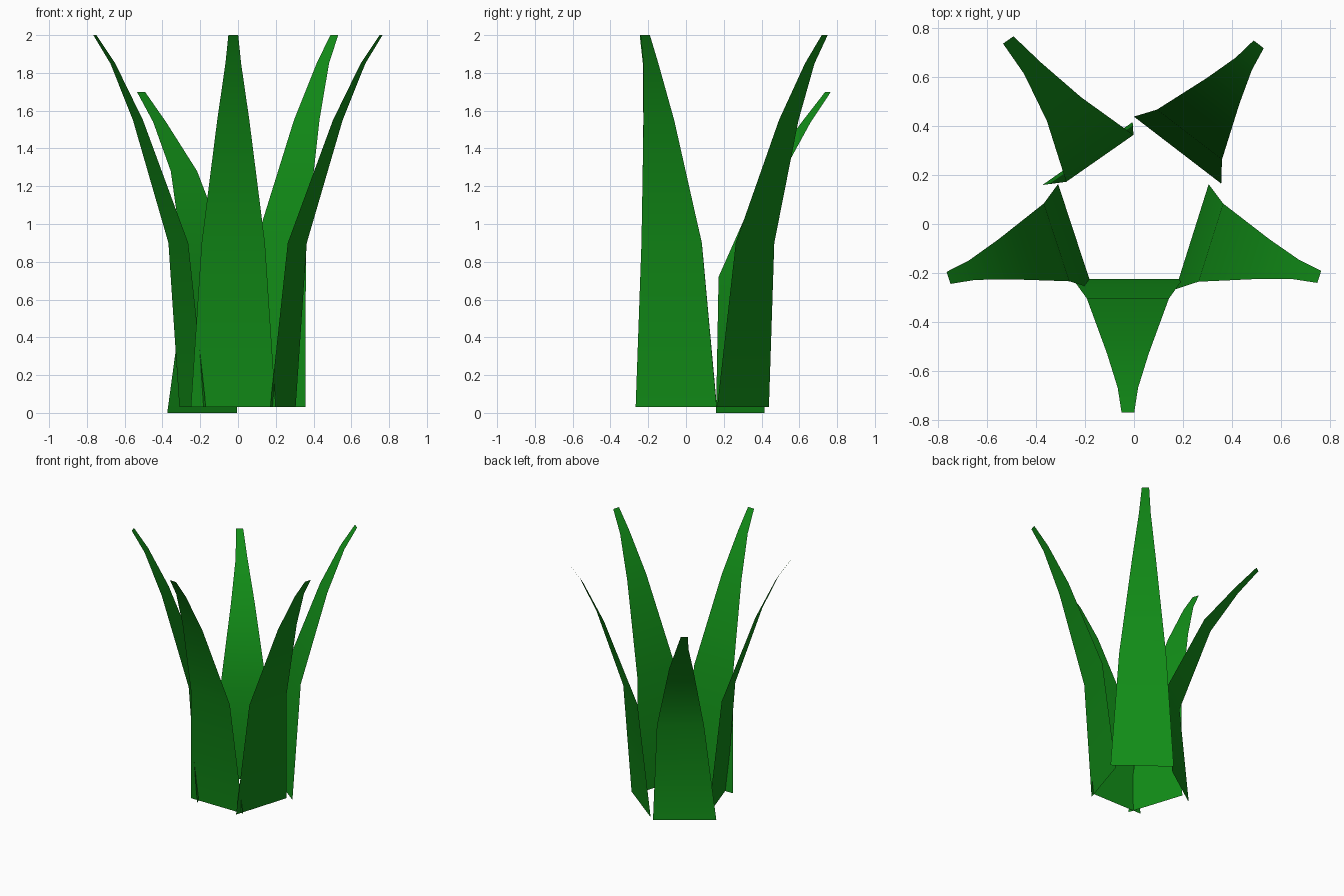
import bpy
from math import sin, cos, radians

if "Cube" in bpy.data.objects:
    bpy.data.objects.remove(bpy.data.objects["Cube"])

mat = bpy.data.materials.new("leaf_green")
mat.diffuse_color = (0.006, 0.27, 0.009, 1)
mat.use_nodes = True
mat.node_tree.nodes["Principled BSDF"].inputs["Base Color"].default_value = mat.diffuse_color

WIDTHS = (0.45, 0.335, 0.17, 0.083, 0.052)
# rows of (sideways shift, outward reach, height)
UPRIGHT = ((0, 0, 0.03), (0, 0.08, 0.90), (0, 0.305, 1.55), (0, 0.445, 1.85), (0, 0.545, 2.0))
DROOPING = ((0, 0, 0), (-0.03, -0.045, 0.72), (-0.025, 0.204, 1.28), (-0.015, 0.415, 1.54), (0, 0.566, 1.70))


def leaf(name, x, y, angle, rows):
    """Thin tapering blade that starts at (x, y) and bends outward along angle."""
    a = radians(angle)
    ox, oy = cos(a), sin(a)          # outward direction
    sx, sy = -oy, ox                 # sideways direction
    verts, faces = [], []
    for w, (shift, out, z) in zip(WIDTHS, rows):
        for side in (-w / 2, w / 2):
            s = side + shift
            verts.append((x + ox * out + sx * s, y + oy * out + sy * s, z))
    for i in range(len(rows) - 1):
        faces.append((2 * i, 2 * i + 1, 2 * i + 3, 2 * i + 2))
    me = bpy.data.meshes.new(name)
    me.from_pydata(verts, [], faces)
    me.shade_smooth()
    me.materials.append(mat)
    bpy.context.collection.objects.link(bpy.data.objects.new(name, me))


# ring of five leaves
leaf("front_leaf", -0.025, -0.225, -90, UPRIGHT)
leaf("right_leaf", 0.2375, -0.052, -17.5, UPRIGHT)
leaf("back_right_leaf", 0.178, 0.302, 52.5, UPRIGHT)
leaf("left_leaf", -0.24, -0.05, 198.2, UPRIGHT)
leaf("back_left_leaf", -0.19, 0.288, 124.9, DROOPING)
